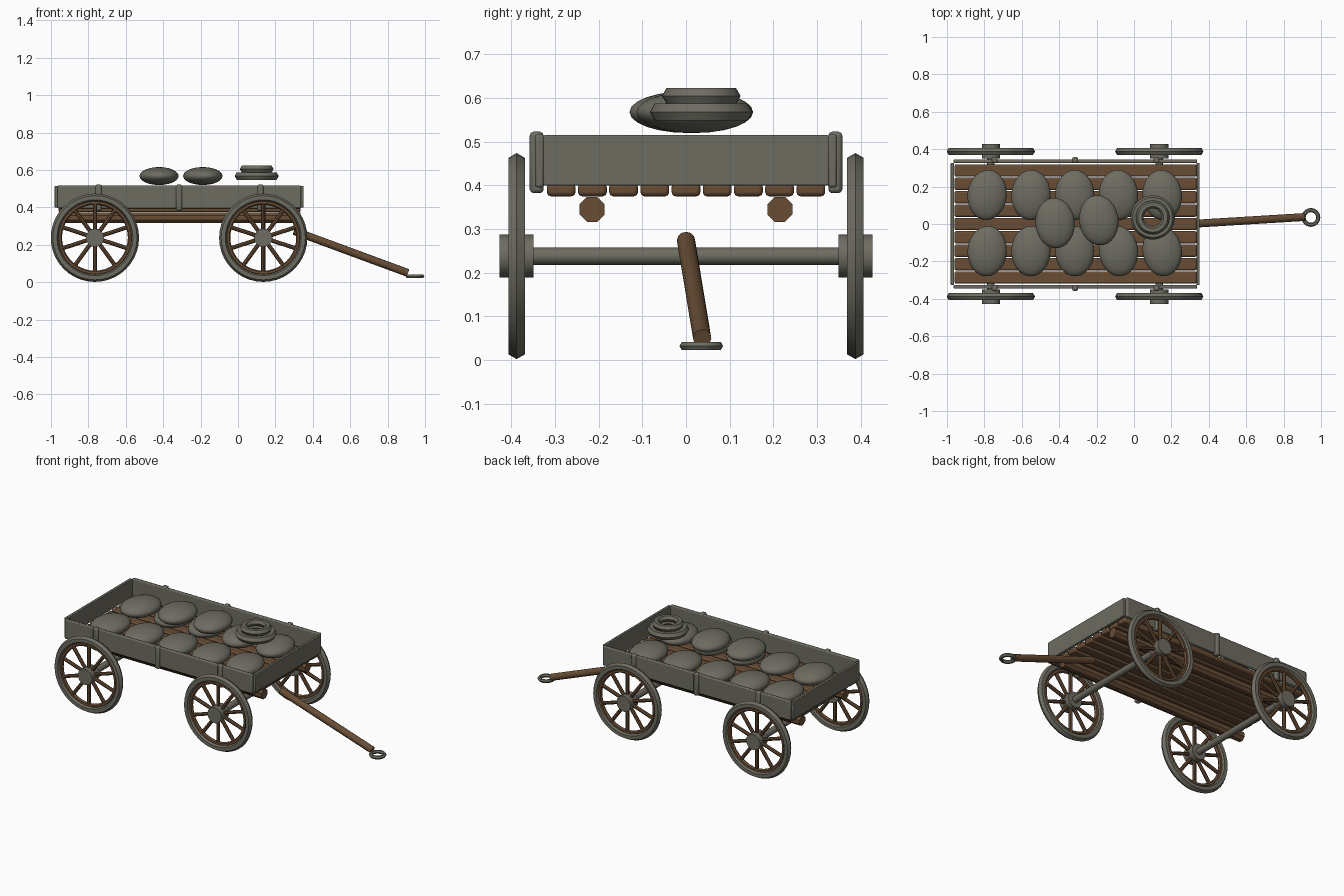
import bpy
import math
from mathutils import Vector

if "Cube" in bpy.data.objects:
    bpy.data.objects.remove(bpy.data.objects["Cube"], do_unlink=True)


def make_material(name, colour):
    mat = bpy.data.materials.new(name)
    mat.use_nodes = True
    mat.diffuse_color = (*colour, 1)
    mat.node_tree.nodes["Principled BSDF"].inputs["Base Color"].default_value = (*colour, 1)
    return mat


GREY = make_material("weathered grey", (0.155, 0.15, 0.12))
BROWN = make_material("brown wood", (0.14, 0.075, 0.036))


def finish(name, mat):
    obj = bpy.context.object
    obj.name = name
    obj.data.materials.append(mat)
    bpy.ops.object.shade_smooth_by_angle(angle=math.radians(35))
    return obj


def box(name, mat, lo, hi, bevel=0.004):
    lo, hi = Vector(lo), Vector(hi)
    bpy.ops.mesh.primitive_cube_add(size=1, location=(lo + hi) / 2)
    bpy.context.object.scale = hi - lo
    bpy.ops.object.transform_apply(location=False, rotation=False, scale=True)
    mod = bpy.context.object.modifiers.new("rounded edges", "BEVEL")
    mod.width, mod.segments = bevel, 2
    return finish(name, mat)


def rod(name, mat, start, end, radius, sides=12):
    start, end = Vector(start), Vector(end)
    axis = end - start
    bpy.ops.mesh.primitive_cylinder_add(
        vertices=sides, radius=radius, depth=axis.length, location=(start + end) / 2,
        rotation=axis.to_track_quat("Z", "Y").to_euler())
    return finish(name, mat)


def ring(name, mat, centre, outer, minor, upright=False, sides=6):
    bpy.ops.mesh.primitive_torus_add(
        location=centre, rotation=(math.pi / 2 if upright else 0, 0, 0),
        major_radius=outer - minor, minor_radius=minor,
        major_segments=40, minor_segments=sides)
    return finish(name, mat)


def sack(name, centre, turn):
    bpy.ops.mesh.primitive_uv_sphere_add(segments=24, ring_count=12, radius=1,
                                         location=centre, rotation=(0, 0, math.radians(turn)))
    bpy.context.object.scale = (0.105, 0.135, 0.048)
    return finish(name, GREY)


# Wheels with hubs and spokes, joined by axles
HUB_Z = 0.238
for end_name, x in (("rear", -0.765), ("front", 0.135)):
    rod(f"{end_name}_axle", GREY, (x, -0.37, HUB_Z), (x, 0.37, HUB_Z), 0.02)
    for side_name, side in (("left", 1), ("right", -1)):
        label = f"{end_name}_{side_name}"
        y = side * 0.388
        ring(f"{label}_tyre", GREY, (x, y, HUB_Z), 0.236, 0.022, True)
        ring(f"{label}_felloe", BROWN, (x, y, HUB_Z), 0.2, 0.012, True)
        rod(f"{label}_hub", GREY, (x, y - 0.039, HUB_Z), (x, y + 0.039, HUB_Z), 0.049, 16)
        for i in range(10):
            a = math.pi / 2 + i * math.tau / 10
            d = Vector((math.cos(a), 0, math.sin(a)))
            hub = Vector((x, y, HUB_Z))
            rod(f"{label}_spoke", BROWN, hub + d * 0.03, hub + d * 0.195, 0.011, 8)

# Bed planks
for i in range(9):
    y = (i - 4) * 0.0715
    box("bed_plank", BROWN, (-0.96, y - 0.033, 0.375), (0.335, y + 0.033, 0.405), 0.009)

# Beams, side boards and straps
for side_name, side in (("left", 1), ("right", -1)):
    beam = rod(f"{side_name}_beam", BROWN, (-0.96, side * 0.215, 0.345),
               (0.335, side * 0.215, 0.345), 0.031, 8)
    beam.rotation_euler.rotate_axis("Z", math.pi / 8)
    inner, outer = sorted((side * 0.325, side * 0.346))
    box(f"{side_name}_side_board", GREY, (-0.965, inner, 0.395), (0.338, outer, 0.517), 0.006)
    for x in (-0.745, -0.315, 0.12):
        box(f"{side_name}_strap", GREY, (x - 0.016, side * 0.342 - 0.016, 0.382),
            (x + 0.016, side * 0.342 + 0.016, 0.523), 0.009)

# End boards
box("rear_board", GREY, (-0.98, -0.327, 0.4), (-0.962, 0.327, 0.515), 0.003)
box("front_board", GREY, (0.334, -0.327, 0.4), (0.351, 0.327, 0.515), 0.003)

# Cargo: two rows of sacks with two more on top
for i in range(5):
    x = -0.785 + i * 0.234
    sack("back_row_sack", (x, 0.155, 0.455), -6 + i * 3)
    sack("front_row_sack", (x, -0.145, 0.455), -4 + i * 3)
sack("top_sack_rear", (-0.422, 0.005, 0.568), 5)
sack("top_sack_front", (-0.188, 0.02, 0.568), 8)

# Coil of rope
ring("rope_coil_lower", GREY, (0.1, 0.035, 0.568), 0.118, 0.023)
ring("rope_coil_upper", GREY, (0.1, 0.035, 0.605), 0.09, 0.021)

# Drawbar and its pulling ring
rod("drawbar", BROWN, (0.3, 0, 0.274), (0.908, 0.037, 0.05), 0.021)
ring("drawbar_ring", GREY, (0.946, 0.035, 0.032), 0.05, 0.011)
